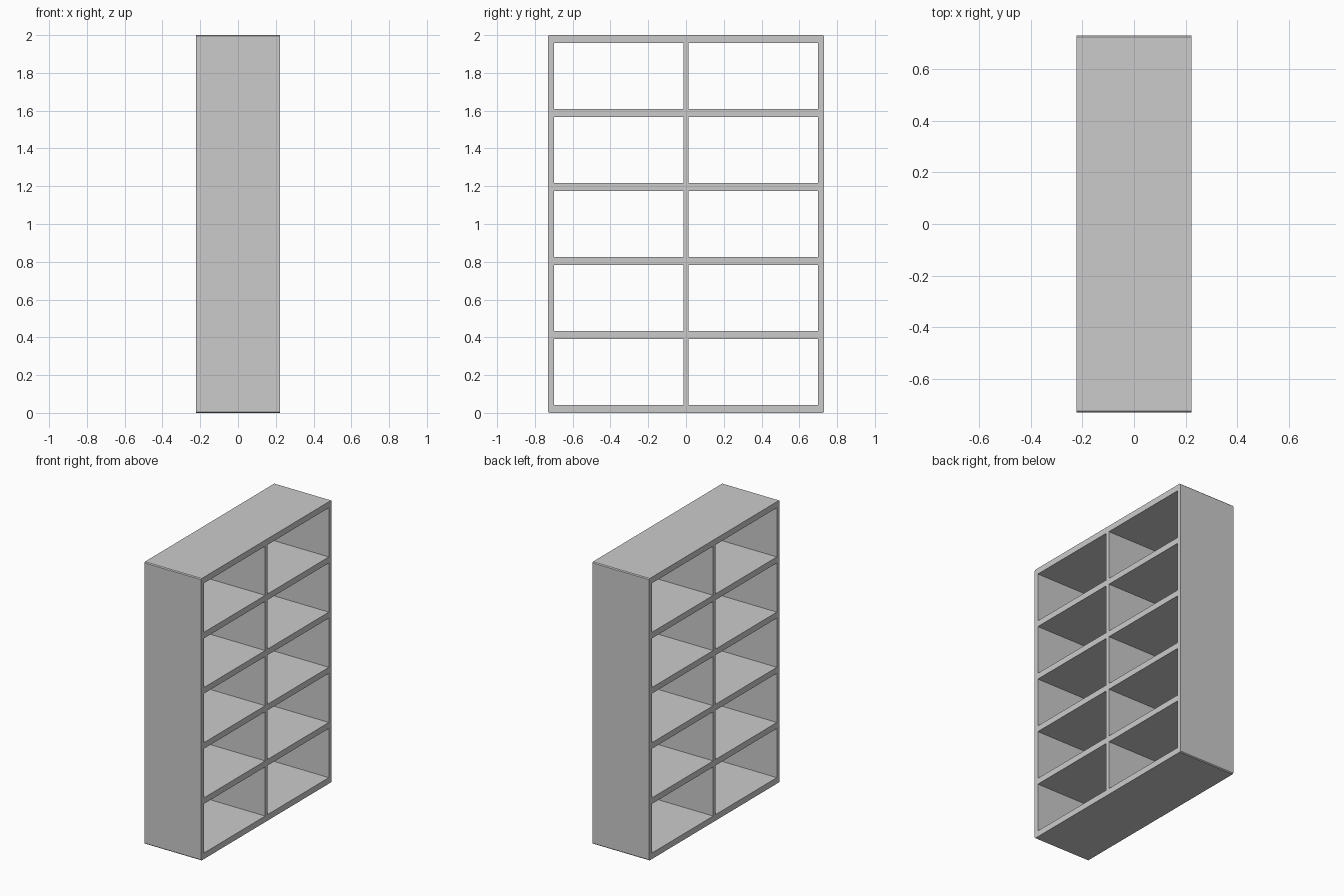
import bpy
import bmesh

if "Cube" in bpy.data.objects:
    bpy.data.objects.remove(bpy.data.objects["Cube"])

DEPTH = 0.446      # along x
HALF_W = 0.731     # along y
HEIGHT = 2.0
BOARD = 0.043      # horizontal board thickness
SIDE = 0.031       # side panel thickness
DIVIDER = 0.027
ROWS = 5
CHAMFER = 0.006    # tiny bevel on the outer corners


def extrude_profile(name, points):
    """Extrude a closed (y, z) profile through the full depth."""
    bm = bmesh.new()
    face = bm.faces.new([bm.verts.new((-DEPTH / 2, y, z)) for y, z in points])
    moved = bmesh.ops.extrude_face_region(bm, geom=[face])["geom"]
    verts = [g for g in moved if isinstance(g, bmesh.types.BMVert)]
    bmesh.ops.translate(bm, verts=verts, vec=(DEPTH, 0, 0))
    bmesh.ops.recalc_face_normals(bm, faces=bm.faces)
    mesh = bpy.data.meshes.new(name)
    bm.to_mesh(mesh)
    bm.free()
    obj = bpy.data.objects.new(name, mesh)
    bpy.context.collection.objects.link(obj)
    return obj


def rect(y0, y1, z0, z1):
    return [(y0, z0), (y1, z0), (y1, z1), (y0, z1)]


inner = HALF_W - SIDE
pitch = (HEIGHT - BOARD) / ROWS

# Side panels, between the top and bottom boards
for side, label in ((-1, "left"), (1, "right")):
    extrude_profile(f"side_panel_{label}",
                    rect(side * inner, side * HALF_W, BOARD, HEIGHT - BOARD))

# Full-width bottom and top boards with chamfered outer corners
w, c = HALF_W, CHAMFER
extrude_profile("bottom_board", [(-w + c, 0), (w - c, 0), (w, c),
                                 (w, BOARD), (-w, BOARD), (-w, c)])
extrude_profile("top_board", [(-w, HEIGHT - BOARD), (w, HEIGHT - BOARD),
                              (w, HEIGHT - c), (w - c, HEIGHT),
                              (-w + c, HEIGHT), (-w, HEIGHT - c)])

# Inner shelves
for i in range(1, ROWS):
    extrude_profile(f"shelf_{i}", rect(-inner, inner, i * pitch, i * pitch + BOARD))

# Centre divider pieces, one per row
for i in range(ROWS):
    extrude_profile(f"divider_{i + 1}",
                    rect(-DIVIDER / 2, DIVIDER / 2, i * pitch + BOARD, (i + 1) * pitch))
